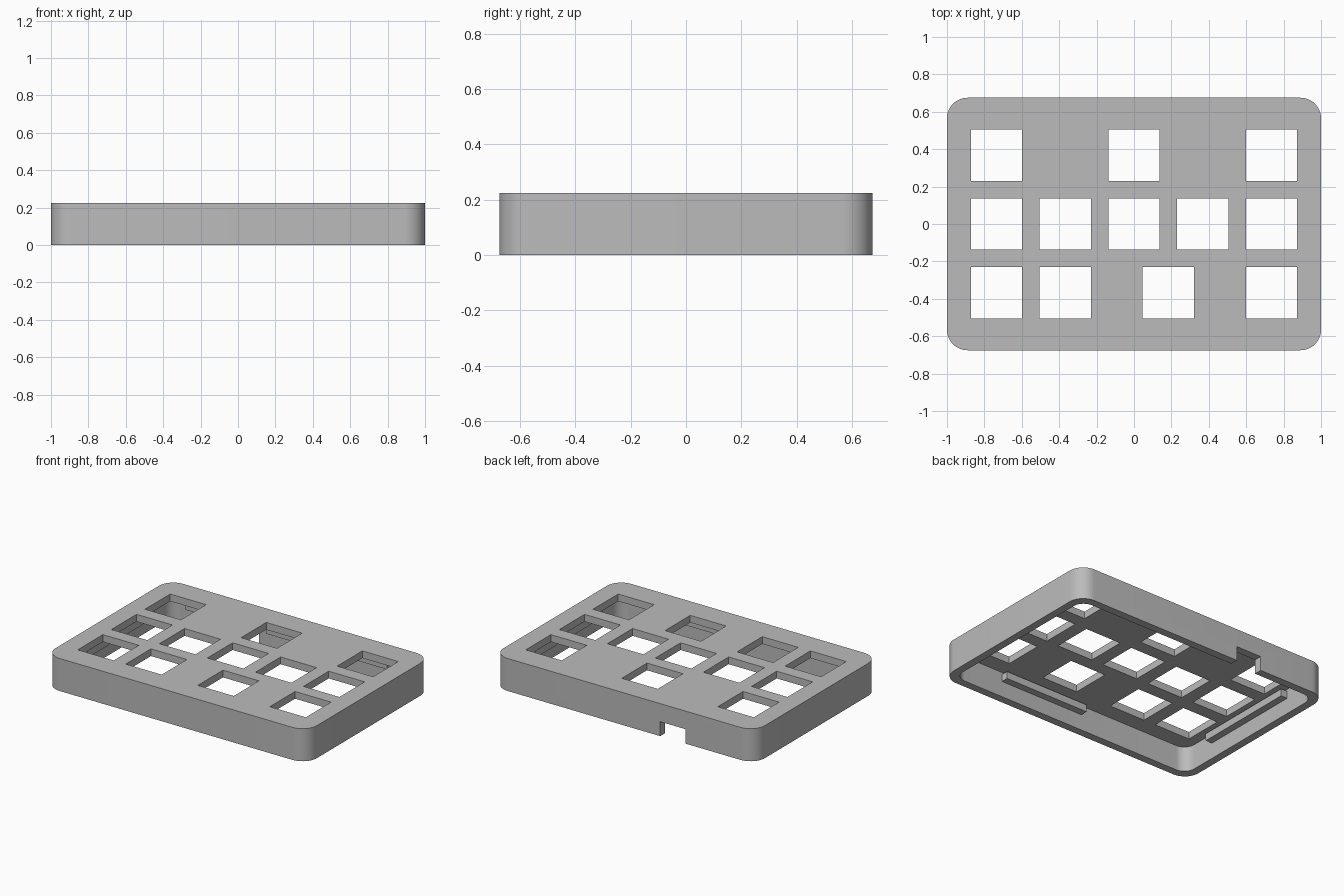
import bpy, bmesh, math

if "Cube" in bpy.data.objects:
    bpy.data.objects.remove(bpy.data.objects["Cube"], do_unlink=True)

# Main sizes
LENGTH, WIDTH, HEIGHT = 2.0, 1.35, 0.225
WALL, PLATE, RADIUS = 0.055, 0.05, 0.11
PITCH, HOLE = 0.3675, 0.275
CEILING = HEIGHT - PLATE

grey = bpy.data.materials.new("plain_grey")
grey.use_nodes = True
colour = (0.5, 0.5, 0.5, 1)
grey.diffuse_color = colour
grey.node_tree.nodes["Principled BSDF"].inputs["Base Color"].default_value = colour


def add_object(name, bm):
    mesh = bpy.data.meshes.new(name)
    bmesh.ops.recalc_face_normals(bm, faces=bm.faces)
    bm.to_mesh(mesh)
    bm.free()
    mesh.materials.append(grey)
    obj = bpy.data.objects.new(name, mesh)
    bpy.context.collection.objects.link(obj)
    return obj


def rounded_block(name, length, width, radius, z0, z1, steps=12):
    """Upright prism with rounded corners."""
    bm = bmesh.new()
    outline = []
    for corner, (sx, sy) in enumerate([(1, 1), (-1, 1), (-1, -1), (1, -1)]):
        cx, cy = sx * (length / 2 - radius), sy * (width / 2 - radius)
        for i in range(steps + 1):
            a = math.pi / 2 * (corner + i / steps)
            outline.append(bm.verts.new((cx + radius * math.cos(a), cy + radius * math.sin(a), z0)))
    base = bm.faces.new(outline)
    top = bmesh.ops.extrude_face_region(bm, geom=[base])["geom"]
    bmesh.ops.translate(bm, vec=(0, 0, z1 - z0),
                        verts=[v for v in top if isinstance(v, bmesh.types.BMVert)])
    return add_object(name, bm)


def box(name, x0, x1, y0, y1, z0, z1):
    bm = bmesh.new()
    bmesh.ops.create_cube(bm, size=1)
    bmesh.ops.scale(bm, vec=(x1 - x0, y1 - y0, z1 - z0), verts=bm.verts)
    bmesh.ops.translate(bm, vec=((x0 + x1) / 2, (y0 + y1) / 2, (z0 + z1) / 2), verts=bm.verts)
    return add_object(name, bm)


def cut(target, cutter):
    mod = target.modifiers.new("cut", "BOOLEAN")
    mod.operation, mod.solver, mod.object = "DIFFERENCE", "EXACT", cutter
    bpy.context.view_layer.objects.active = target
    bpy.ops.object.modifier_apply(modifier=mod.name)
    bpy.data.objects.remove(cutter, do_unlink=True)


# Hollow case, open underneath
case = rounded_block("case", LENGTH, WIDTH, RADIUS, 0, HEIGHT)
cut(case, rounded_block("cavity", LENGTH - 2 * WALL, WIDTH - 2 * WALL,
                        RADIUS - 0.03, -0.1, CEILING))

# Square key openings: columns for each row, in steps of the pitch
rows = {1: (-2, 0, 2), 0: (-2, -1, 0, 1, 2), -1: (-2, -1, 0.5, 2)}
for row, columns in rows.items():
    for column in columns:
        x, y, h = column * PITCH, row * PITCH, HOLE / 2
        cut(case, box("opening", x - h, x + h, y - h, y + h, 0.1, 0.3))

# Cable notch in the back wall
cut(case, box("notch", -0.47, -0.275, 0.55, 0.75, -0.1, 0.1))

bpy.ops.object.select_all(action="DESELECT")
case.select_set(True)
bpy.context.view_layer.objects.active = case
bpy.ops.object.shade_smooth_by_angle(angle=math.radians(30))

# Snap ledges along the inner walls
z0, z1, depth, sink = 0.11, 0.16, 0.05, 0.01
inner_x, inner_y = LENGTH / 2 - WALL, WIDTH / 2 - WALL
box("front_ledge", -0.09, 0.56, -inner_y - sink, depth - inner_y, z0, z1)
box("back_ledge_long", -0.18, 0.74, inner_y - depth, inner_y + sink, z0, z1)
box("back_ledge_short", -0.8, -0.54, inner_y - depth, inner_y + sink, z0, z1)
box("left_ledge", inner_x - depth, inner_x + sink, -PITCH, PITCH, z0, z1)
box("right_ledge", -inner_x - sink, depth - inner_x, -PITCH, PITCH, z0, z1)
